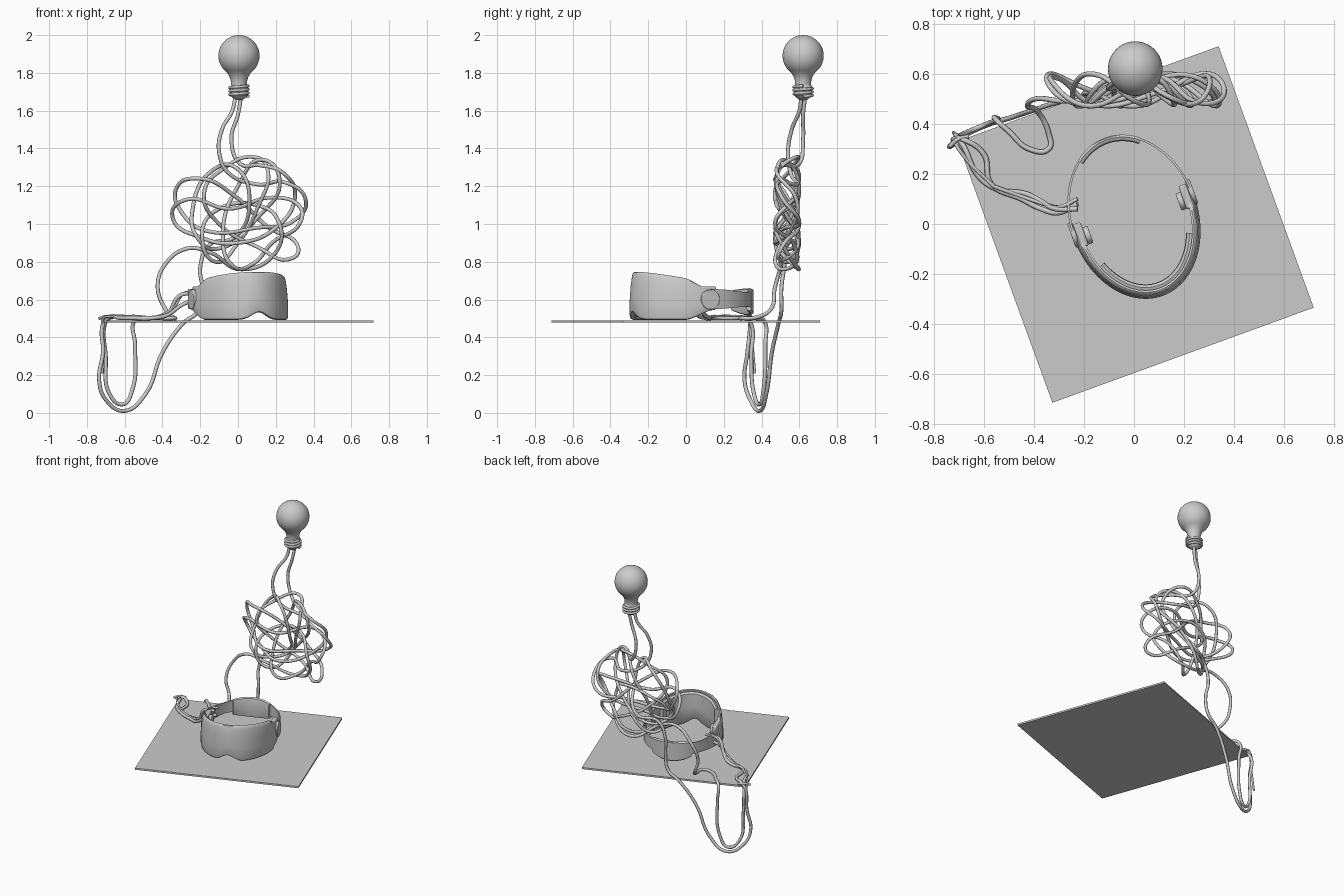
import bpy, bmesh
from math import sin, cos, pi, radians, exp
from mathutils import Matrix, Vector

if "Cube" in bpy.data.objects:
    bpy.data.objects.remove(bpy.data.objects["Cube"])

HEAD = Matrix.Translation((0, 0.028, 0)) @ Matrix.Rotation(radians(20), 4, 'Z')
A, B = 0.255, 0.335            # headset half width and half depth


def finish(name, bm, angle=40, bevel=0):
    bmesh.ops.recalc_face_normals(bm, faces=bm.faces)
    me = bpy.data.meshes.new(name)
    bm.to_mesh(me)
    bm.free()
    ob = bpy.data.objects.new(name, me)
    bpy.context.collection.objects.link(ob)
    if bevel:
        m = ob.modifiers.new("round", 'BEVEL')
        m.width, m.segments = bevel, 3
    bpy.ops.object.select_all(action='DESELECT')
    ob.select_set(True)
    bpy.context.view_layer.objects.active = ob
    bpy.ops.object.shade_smooth_by_angle(angle=radians(angle))
    return ob


def box(name, size, mat, bevel=0):
    bm = bmesh.new()
    bmesh.ops.create_cube(bm, size=1, matrix=mat @ Matrix.Diagonal((*size, 1)))
    return finish(name, bm, bevel=bevel)


def disc(name, r, depth, mat, bevel=0.004):
    bm = bmesh.new()
    bmesh.ops.create_cone(bm, cap_ends=True, segments=32, radius1=r, radius2=r, depth=depth, matrix=mat)
    return finish(name, bm, bevel=bevel)


def lathe(name, profile, x, y, n=40):
    bm = bmesh.new()
    vs = [bm.verts.new((x + r, y, z)) for r, z in profile]
    es = [bm.edges.new(p) for p in zip(vs, vs[1:])]
    bmesh.ops.spin(bm, geom=vs + es, cent=(x, y, 0), axis=(0, 0, 1), angle=2 * pi, steps=n)
    bmesh.ops.remove_doubles(bm, verts=bm.verts, dist=1e-5)
    return finish(name, bm)


def band(name, t0, t1, n, profile, lo, hi):
    """Sweep a closed (inset, height fraction) section round the head oval; 0 deg is the front."""
    bm = bmesh.new()
    rings = []
    for i in range(n + 1):
        d = t0 + (t1 - t0) * i / n
        t = radians(d)
        rings.append([bm.verts.new(HEAD @ Vector(((A - o) * sin(t), -(B - o) * cos(t),
                      lo(d) + (hi(d) - lo(d)) * f))) for o, f in profile])
    for r, s in zip(rings, rings[1:]):
        for j in range(len(r)):
            k = (j + 1) % len(r)
            bm.faces.new((r[j], r[k], s[k], s[j]))
    bm.faces.new(rings[0])
    bm.faces.new(rings[-1])
    return finish(name, bm)


def cable(name, pts, r=0.0105):
    cu = bpy.data.curves.new(name, 'CURVE')
    cu.dimensions = '3D'
    cu.bevel_depth, cu.bevel_resolution, cu.resolution_u = r, 2, 8
    cu.use_fill_caps = True
    sp = cu.splines.new('BEZIER')
    sp.bezier_points.add(len(pts) - 1)
    for bp, p in zip(sp.bezier_points, pts):
        bp.co = p
        bp.handle_left_type = bp.handle_right_type = 'AUTO'
    ob = bpy.data.objects.new(name, cu)
    bpy.context.collection.objects.link(ob)
    return ob


# board
box("board", (1.11, 1.11, 0.012),
    Matrix.Translation((0.006, -0.002, 0.484)) @ Matrix.Rotation(radians(20), 4, 'Z'))


# visor shell, tapering to the temples, with a nose notch
def ease(d):
    s = min(max((abs(d) - 68) / 30, 0), 1)
    return s * s * (3 - 2 * s)


def visor_hi(d):
    z = 0.747 - 0.04 * (d / 75) ** 2
    return z + (0.655 - z) * ease(d)


def visor_lo(d):
    z = 0.492 + 0.04 * exp(-(d / 13) ** 2)
    return z + (0.545 - z) * ease(d)


band("visor_shell", -98, 98, 96,
     [(0.014, 0), (0.004, 0.02), (0, 0.08), (0, 0.35), (0.006, 0.7), (0.013, 0.92), (0.018, 0.98),
      (0.026, 1), (0.034, 0.98), (0.032, 0.5), (0.028, 0.02)], visor_lo, visor_hi)
band("face_foam", -62, 62, 64,
     [(0.03, 0.06), (0.03, 0.93), (0.045, 0.95), (0.056, 0.9), (0.058, 0.5), (0.054, 0.1), (0.045, 0.05)],
     visor_lo, visor_hi)


# head strap and rear pad
def wave(d):
    return 0.5 - 0.5 * cos(radians((d - 96) / 168 * 720))


band("head_strap", 94, 266, 80, [(0, 0), (0, 1), (0.009, 1), (0.009, 0)],
     lambda d: 0.55 + 0.012 * wave(d), lambda d: 0.655 - 0.015 * wave(d))
band("rear_pad", 149, 211, 32,
     [(-0.002, 0.06), (-0.002, 0.94), (0.008, 1), (0.02, 0.96), (0.024, 0.85), (0.024, 0.15), (0.02, 0.04), (0.008, 0)],
     lambda d: 0.515 + 0.025 * ((d - 180) / 31) ** 2, lambda d: 0.66 - 0.01 * ((d - 180) / 31) ** 2)

# temple hinges and ear pads on both sides
TURN = Matrix.Rotation(radians(90), 4, 'Y')
for side, s in (("left", -1), ("right", 1)):
    disc(side + "_temple_hinge", 0.052, 0.02, HEAD @ Matrix.Translation((s * 0.25, 0.015, 0.6)) @ TURN)
    box(side + "_ear_block", (0.032, 0.1, 0.12), HEAD @ Matrix.Translation((s * 0.224, 0.005, 0.61)), 0.008)
    disc(side + "_ear_pad", 0.036, 0.026, HEAD @ Matrix.Translation((s * 0.2, -0.005, 0.62)) @ TURN)

# bulb: glass, base and screw thread
BX, BY = 0.005, 0.62
lathe("bulb_glass", [(0, 1.735), (0.042, 1.735), (0.043, 1.755), (0.049, 1.778), (0.062, 1.8)]
      + [(0.109 * cos(radians(a)), 1.891 + 0.109 * sin(radians(a))) for a in range(-46, 90, 8)]
      + [(0, 2.0)], BX, BY)
lathe("bulb_base", [(0, 1.655), (0.02, 1.656), (0.034, 1.668), (0.047, 1.68), (0.047, 1.728), (0.04, 1.74), (0, 1.74)], BX, BY)
cable("bulb_thread", [(BX + 0.049 * cos(i * pi / 6), BY + 0.049 * sin(i * pi / 6), 1.676 + 0.055 * i / 36)
                      for i in range(37)], 0.008)


# tangled cables: flat loops in x-z with a weaving depth
def weave(xz, phase):
    return [(x, 0.535 + 0.065 * sin(i * 1.85 + phase), z) for i, (x, z) in enumerate(xz)]


tangle_a = [(-.05, 1.27), (.1, 1.21), (.25, 1.22), (.355, 1.14), (.3, 1.02), (.1, .98), (-.15, .96), (-.29, 1.05),
            (-.33, 1.18), (-.2, 1.24), (-.02, 1.15), (.15, .99), (.32, .87), (.29, .82), (.1, .88), (-.1, 1.0),
            (-.18, 1.16), (-.08, 1.29), (.08, 1.355), (.16, 1.27), (.11, 1.1), (0, .9), (-.12, .8), (-.19, .94),
            (-.1, 1.08), (.1, 1.1), (.22, 1.0), (.2, .85), (.02, .76), (-.15, .85), (-.27, .87)]
tangle_b = [(.01, 1.32), (.12, 1.31), (.24, 1.27), (.3, 1.13), (.2, .98), (0, .9), (-.2, .93), (-.345, 1.03),
            (-.27, 1.13), (-.05, 1.08), (.18, 1.14), (.32, 1.1), (.33, 1.01), (.18, .9), (.08, .79), (-.03, .78),
            (-.08, .95), (0, 1.2), (.13, 1.34), (.22, 1.24), (.1, 1.03), (-.1, .87), (-.21, .92), (-.24, 1.08),
            (-.14, 1.28), (0, 1.29), (.06, 1.1), (-.02, .93), (-.15, .89)]

# first cable: bulb, tangle, loop on the board, inner hanging loop, headset
cable("cable_a", [(-.015, .61, 1.665), (-.03, .6, 1.6), (-.085, .56, 1.5), (-.1, .54, 1.38)]
      + weave(tangle_a, 0.3)
      + [(-.39, .5, .78), (-.425, .47, .66), (-.385, .45, .55), (-.34, .36, .503), (-.34, .3, .501), (-.42, .3, .501),
         (-.5, .37, .501), (-.55, .415, .485), (-.545, .42, .36), (-.56, .41, .12), (-.61, .39, .045), (-.68, .36, .1),
         (-.7, .345, .3), (-.705, .345, .47), (-.68, .31, .502), (-.62, .19, .502), (-.55, .14, .502),
         (-.43, .12, .505), (-.37, .09, .53), (-.31, .06, .62), (-.225, .06, .635)])

# second cable: bulb, tangle, over the edge, outer hanging loop, headset
cable("cable_b", [(.015, .63, 1.665), (0, .62, 1.58), (-.035, .62, 1.45)]
      + weave(tangle_b, 1.6)
      + [(-.2, .52, .77), (-.19, .505, .66), (-.21, .505, .54), (-.29, .49, .475), (-.4, .455, .32), (-.49, .425, .1),
         (-.6, .39, .0105), (-.7, .34, .07), (-.735, .31, .17), (-.715, .325, .32), (-.715, .34, .47),
         (-.69, .34, .505), (-.6, .28, .502), (-.57, .16, .502), (-.45, .1, .502), (-.37, .06, .52),
         (-.3, .045, .57), (-.225, .08, .6)])

# loose cable end and spare leads to the hinge
cable("loose_cable_end", [(-.56, .15, .512), (-.67, .26, .51), (-.715, .325, .495), (-.71, .345, .4), (-.72, .365, .21)], 0.007)
cable("edge_cable_tip", [(-.66, .35, .503), (-.7, .34, .51), (-.735, .31, .5)], 0.008)
cable("hinge_lead", [(-.56, .15, .512), (-.42, .1, .512), (-.34, .075, .56), (-.29, .07, .63), (-.225, .1, .645)], 0.008)
